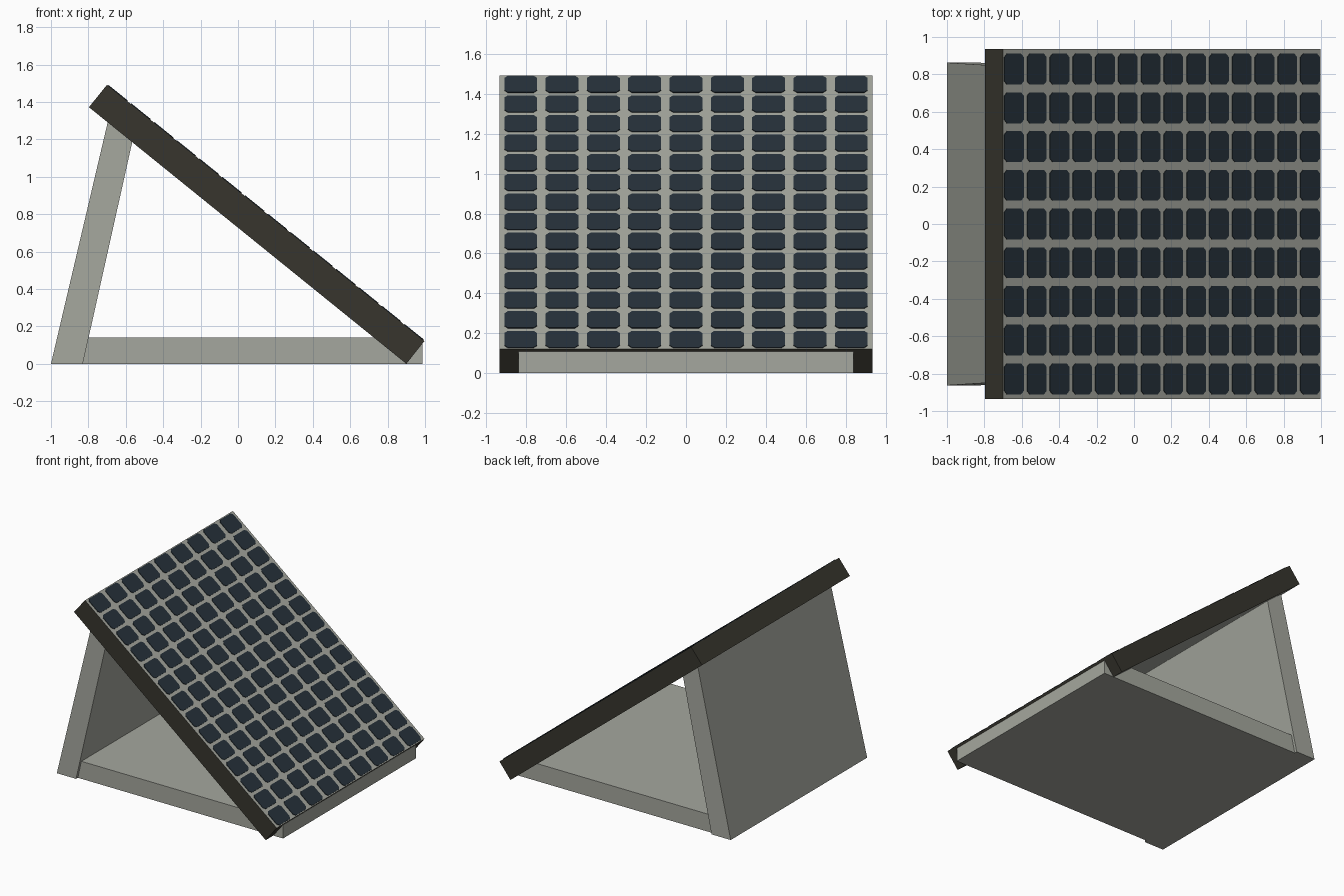
import bpy, bmesh
from mathutils import Vector

if "Cube" in bpy.data.objects:
    bpy.data.objects.remove(bpy.data.objects["Cube"])


def material(name, rgb):
    m = bpy.data.materials.new(name)
    m.diffuse_color = (*rgb, 1)
    m.use_nodes = True
    m.node_tree.nodes["Principled BSDF"].inputs["Base Color"].default_value = m.diffuse_color
    return m


GREY = material("warm grey", (0.376, 0.386, 0.342))
DARK = material("dark frame", (0.038, 0.036, 0.027))
BLUE = material("cell blue", (0.0194, 0.0307, 0.0423))


def finish(bm, name, mats):
    bmesh.ops.recalc_face_normals(bm, faces=bm.faces)
    me = bpy.data.meshes.new(name)
    bm.to_mesh(me)
    bm.free()
    for m in mats:
        me.materials.append(m)
    ob = bpy.data.objects.new(name, me)
    bpy.context.collection.objects.link(ob)
    return ob


def prism(bm, near, far):
    """Closed solid between two matching outlines."""
    a = [bm.verts.new(p) for p in near]
    b = [bm.verts.new(p) for p in far]
    bm.faces.new(a)
    bm.faces.new(b[::-1])
    for i in range(len(a)):
        j = (i + 1) % len(a)
        bm.faces.new((a[i], b[i], b[j], a[j]))


def extrude_y(name, profile, mats):
    """Profile points are (x, z, half width)."""
    bm = bmesh.new()
    prism(bm, [(x, -w, z) for x, z, w in profile], [(x, w, z) for x, z, w in profile])
    return finish(bm, name, mats)


# Tilted panel: dark rim, grey top and underside
TOP, LOW = Vector((-0.70, 0, 1.492)), Vector((0.997, 0, 0.122))
U = (LOW - TOP).normalized()
N = Vector((-U.z, 0, U.x))
W = 0.935
panel = extrude_y("panel_slab", [(TOP.x, TOP.z, W), (LOW.x, LOW.z, W),
                                 (0.90, 0.0, W), (-0.797, 1.372, W)], [GREY, DARK])
for f in panel.data.polygons:
    f.material_index = 0 if abs(f.normal.dot(N)) > 0.9 else 1

# Rear leaning board, slightly narrower toward the top
extrude_y("rear_support", [(-1.0, 0, 0.863), (-0.83, 0, 0.863),
                           (-0.56, 1.21, 0.845), (-0.69, 1.32, 0.843)], [GREY])

# Floor board, end trimmed to the panel's slope
extrude_y("base_board", [(-0.84, 0, 0.84), (0.987, 0, 0.84), (0.987, 0.108, 0.84),
                         (0.94, 0.14, 0.84), (-0.81, 0.14, 0.84)], [GREY])

# Solar cells: 14 x 9 thin plates with clipped corners
COLS, ROWS = 14, 9
PU, PY = 0.1565, 0.207
HU, HY, C = 0.066, 0.0825, 0.018
length = (LOW - TOP).length
outline = [(-HU + C, -HY), (HU - C, -HY), (HU, -HY + C), (HU, HY - C),
           (HU - C, HY), (-HU + C, HY), (-HU, HY - C), (-HU, -HY + C)]
bm = bmesh.new()
for i in range(COLS):
    for j in range(ROWS):
        c = TOP + U * (length / 2 + (i - (COLS - 1) / 2) * PU)
        c.y = (j - (ROWS - 1) / 2) * PY
        pts = [c + U * u + Vector((0, v, 0)) for u, v in outline]
        prism(bm, [p - N * 0.002 for p in pts], [p + N * 0.004 for p in pts])
finish(bm, "solar_cells", [BLUE])
